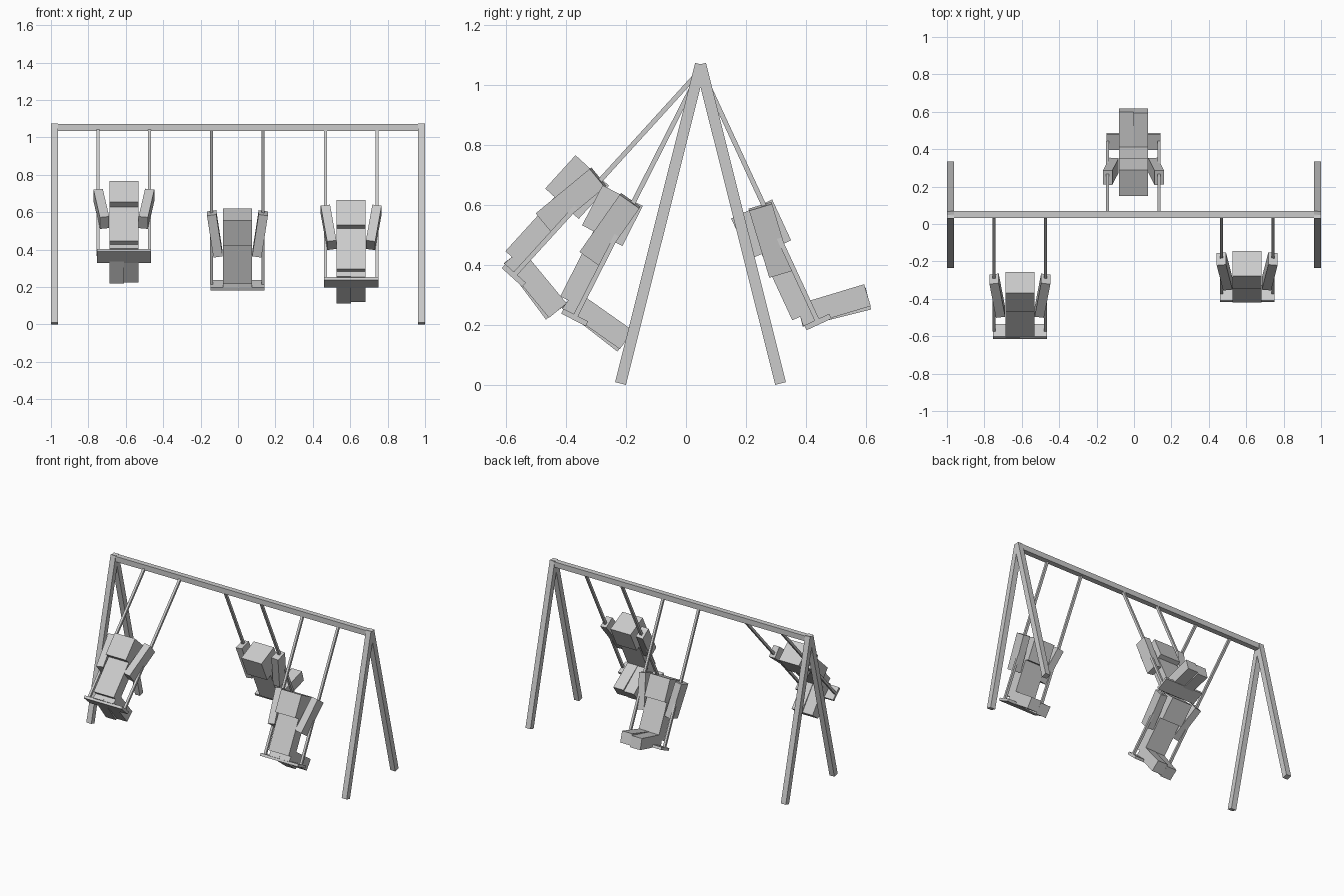
import bpy, math
from mathutils import Matrix, Vector

if "Cube" in bpy.data.objects:
    bpy.data.objects.remove(bpy.data.objects["Cube"])

grey = bpy.data.materials.new("light_grey")
grey.diffuse_color = (0.6, 0.6, 0.6, 1)
grey.use_nodes = True
grey.node_tree.nodes["Principled BSDF"].inputs["Base Color"].default_value = grey.diffuse_color


def bar(name, a, b, wide, deep, frame=Matrix.Identity(4)):
    """Square-ended box running from a to b; wide lies along x."""
    a, b = Vector(a), Vector(b)
    axis = (b - a).normalized()
    side = Vector((1, 0, 0))
    if abs(axis.x) > 0.9:
        side = Vector((0, 1, 0))
    side = (side - axis * side.dot(axis)).normalized()
    rot = Matrix((side, axis.cross(side), axis)).transposed().to_4x4()
    size = Matrix.Diagonal((wide, deep, (b - a).length, 1))
    bpy.ops.mesh.primitive_cube_add(size=1)
    ob = bpy.context.object
    ob.name = name
    ob.data.transform(frame @ Matrix.Translation((a + b) / 2) @ rot @ size)
    ob.data.materials.append(grey)
    return ob


# Frame: two A-shaped ends and the top beam
APEX_Y = 0.0485
for s in (-1, 1):
    for t in (-1, 1):
        bar("frame_leg", (s * 0.981, APEX_Y + t * 0.267, 0.005),
            (s * 0.981, APEX_Y, 1.07), 0.038, 0.037)
bar("top_beam", (-0.98, 0.05, 1.052), (0.98, 0.05, 1.052), 0.037, 0.037)


# One swing with its rider, built hanging straight down from the pivot
def swing(x, angle):
    f = Matrix.Translation((x, 0.05, 1.052)) @ Matrix.Rotation(math.radians(angle), 4, 'X')
    bar("seat", (0, 0, -0.937), (0, 0, -0.919), 0.29, 0.092, f)
    bar("head", (0, -0.042, -0.643), (0, -0.042, -0.493), 0.155, 0.151, f)
    bar("torso", (0, -0.036, -0.887), (0, -0.036, -0.643), 0.155, 0.078, f)
    for s in (-1, 1):
        bar("rope", (s * 0.1375, 0, -0.92), (s * 0.1375, 0, 0), 0.016, 0.016, f)
        # Arms reach up to grip the ropes
        bar("arm", (s * 0.1035, -0.045, -0.728), (s * 0.138, -0.012, -0.497), 0.05, 0.08, f)
        # Legs stretch forward, one a little lower
        drop = math.radians(9.5 - s * 1.4)
        hip = Vector((s * 0.03875, -0.045, -0.883))
        foot = hip + 0.235 * Vector((0, math.cos(drop), -math.sin(drop)))
        bar("leg", hip, foot, 0.0775, 0.076, f)


for x, angle in ((-0.61, -42.3), (-0.003, 24.85), (0.605, -27)):
    swing(x, angle)
